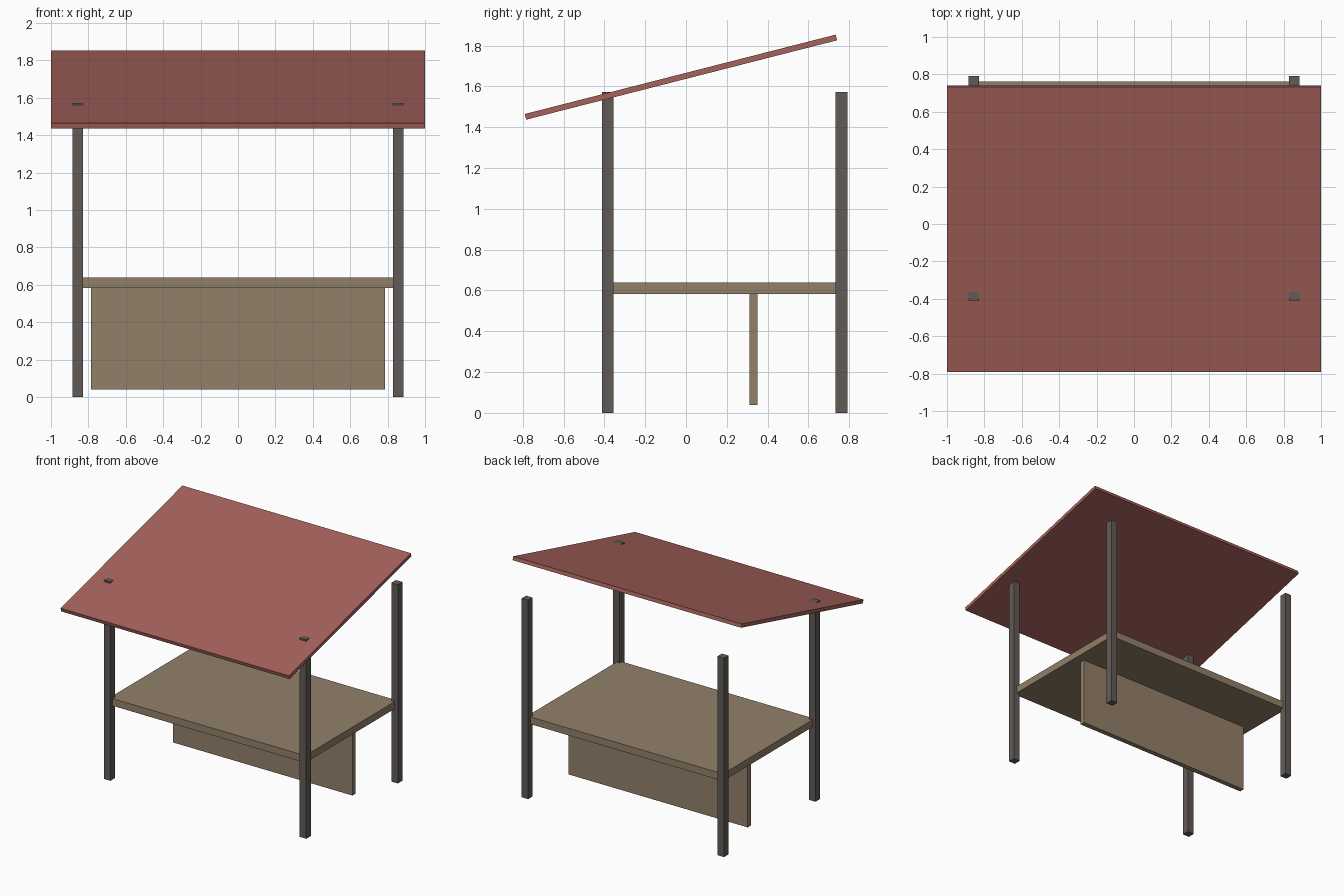
import bpy

old = bpy.data.objects.get("Cube")
if old:
    bpy.data.objects.remove(old, do_unlink=True)


def material(name, rgb):
    mat = bpy.data.materials.new(name)
    mat.use_nodes = True
    mat.diffuse_color = (*rgb, 1)
    mat.node_tree.nodes["Principled BSDF"].inputs["Base Color"].default_value = (*rgb, 1)
    return mat


def box(name, centre, size, mat, tilt=0):
    bpy.ops.mesh.primitive_cube_add(size=1, location=centre)
    ob = bpy.context.object
    ob.name = name
    ob.scale = size
    bpy.ops.object.transform_apply(location=False, rotation=False, scale=True)
    ob.rotation_euler.x = tilt
    ob.data.materials.append(mat)
    return ob


red = material("roof red", (0.38, 0.122, 0.107))
wood = material("tan wood", (0.29, 0.217, 0.142))
dark = material("dark post", (0.122, 0.105, 0.095))

POST_X, FRONT_Y, BACK_Y = 0.857, -0.383, 0.762
POST_W, POST_H = 0.057, 1.573

# Four corner posts
for side, sx in (("left", 1), ("right", -1)):
    for end, y in (("front", FRONT_Y), ("back", BACK_Y)):
        box(f"{end}_{side}_post", (sx * POST_X, y, POST_H / 2),
            (POST_W, POST_W, POST_H), dark)

# Counter slab reaching the post centres
box("counter", (0, (FRONT_Y + BACK_Y) / 2, 0.611),
    (2 * POST_X, BACK_Y - FRONT_Y, 0.057), wood)

# Upright panel under the counter
box("under_panel", (0, 0.33, 0.312), (1.57, 0.04, 0.545), wood)

# Sloping roof, pierced by the front posts
box("roof", (0, -0.025, 1.645), (2, 1.572, 0.0286), red, tilt=0.25)
